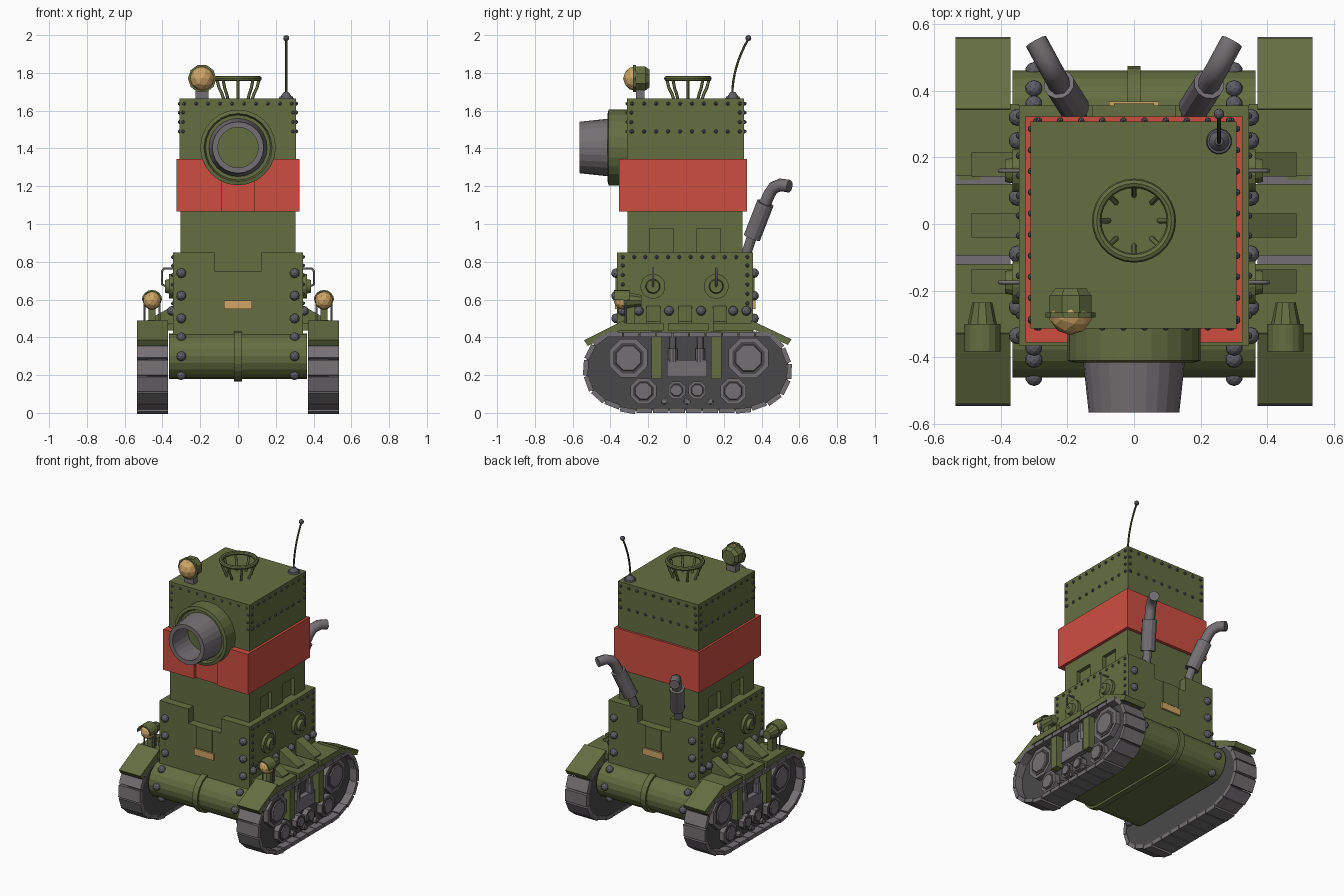
import bpy, bmesh, math
from mathutils import Vector, Matrix

if "Cube" in bpy.data.objects:
    bpy.data.objects.remove(bpy.data.objects["Cube"])

def material(name, *rgb):
    m = bpy.data.materials.new(name)
    m.diffuse_color = (*rgb, 1)
    m.use_nodes = True
    m.node_tree.nodes["Principled BSDF"].inputs["Base Color"].default_value = m.diffuse_color
    return m

GREEN = material("army green", .127, .156, .053)
DARKGREEN = material("dark green", .045, .055, .02)
RED = material("red band", .62, .076, .052)
GREY = material("steel grey", .175, .163, .172)
DARK = material("dark grey", .068, .066, .066)
RIVET = material("rivet grey", .11, .11, .13)
GOLD = material("gold", .62, .38, .135)

def finish(name, bm, mat):
    bmesh.ops.recalc_face_normals(bm, faces=bm.faces)
    me = bpy.data.meshes.new(name)
    bm.to_mesh(me)
    bm.free()
    me.materials.append(mat)
    ob = bpy.data.objects.new(name, me)
    bpy.context.collection.objects.link(ob)
    return ob

def box(name, x, y, z, mat):
    bm = bmesh.new()
    c = Vector((sum(x) / 2, sum(y) / 2, sum(z) / 2))
    size = (abs(x[1] - x[0]), y[1] - y[0], z[1] - z[0], 1)
    bmesh.ops.create_cube(bm, size=1, matrix=Matrix.Translation(c) @ Matrix.Diagonal(size))
    return finish(name, bm, mat)

def prism(name, pts, axis, a, b, mat):
    """Extrude a 2D outline along x (y,z), y (x,z) or z (x,y)."""
    bm = bmesh.new()
    i = "xyz".index(axis)
    rings = []
    for d in (a, b):
        rings.append([bm.verts.new((*p[:i], d, *p[i:])) for p in pts])
    n = len(pts)
    bm.faces.new(rings[0])
    bm.faces.new(rings[1])
    for k in range(n):
        j = (k + 1) % n
        bm.faces.new((rings[0][k], rings[0][j], rings[1][j], rings[1][k]))
    return finish(name, bm, mat)

def cyl(name, p, q, r1, r2, mat, n=16):
    p, q = Vector(p), Vector(q)
    d = q - p
    rot = d.to_track_quat('Z', 'Y').to_matrix().to_4x4()
    bm = bmesh.new()
    bmesh.ops.create_cone(bm, cap_ends=True, segments=n, radius1=r1, radius2=r2, depth=d.length,
                          matrix=Matrix.Translation((p + q) / 2) @ rot @ Matrix.Rotation(math.pi / n, 4, 'Z'))
    return finish(name, bm, mat)

def balls(name, pts, r, mat, sub=2):
    bm = bmesh.new()
    for p in pts:
        bmesh.ops.create_icosphere(bm, subdivisions=sub, radius=r, matrix=Matrix.Translation(p))
    return finish(name, bm, mat)

def tube(name, pts, r, mat):
    cu = bpy.data.curves.new(name, 'CURVE')
    cu.dimensions = '3D'
    cu.bevel_depth, cu.bevel_resolution, cu.use_fill_caps = r, 2, True
    sp = cu.splines.new('POLY')
    sp.points.add(len(pts) - 1)
    for k, p in zip(sp.points, pts):
        k.co = (*p, 1)
    cu.materials.append(mat)
    ob = bpy.data.objects.new(name, cu)
    bpy.context.collection.objects.link(ob)

def lathe(name, prof, z, mat, n=24):
    """Spin (radius, y) outline around a y axis at height z."""
    bm = bmesh.new()
    vs = [bm.verts.new((r, y, z)) for r, y in prof]
    es = [bm.edges.new((vs[k], vs[(k + 1) % len(vs)])) for k in range(len(vs))]
    bmesh.ops.spin(bm, geom=vs + es, cent=(0, 0, z), axis=(0, 1, 0), angle=2 * math.pi, steps=n)
    bmesh.ops.remove_doubles(bm, verts=bm.verts, dist=1e-4)
    return finish(name, bm, mat)

def span(a, b, n):
    return [a + (b - a) * k / (n - 1) for k in range(n)]

# Lower hull with round nose and tail, and centre strap
def stadium(L, r):
    return [(s * (L + r * math.cos(t)), .3 + s * r * math.sin(t))
            for s in (1, -1) for t in span(-math.pi / 2, math.pi / 2, 11)]
prism("lower_hull", stadium(.34, .12), 'x', -.365, .365, GREEN)
prism("hull_strap", stadium(.34, .134), 'x', -.02, .02, GREEN)

# Upper hull with a notch in the front and back plates
prism("upper_hull", [(-.345, .4), (.345, .4), (.345, .85), (.125, .85), (.125, .75),
                     (-.125, .75), (-.125, .85), (-.345, .85)], 'y', -.365, .355, GREEN)
for s, y0 in ((-1, -.365), (1, .355)):
    e = "front" if s < 0 else "back"
    box(e + "_panel", (-.06, .06), sorted((y0, y0 + s * .007)), (.6, .75), GREEN)
    box(e + "_nameless_plate", (-.075, .075), sorted((y0, y0 + s * .012)), (.55, .595), GOLD)
    pts = [(x, y0 + s * .005, z) for x in (-.3, .3) for z in (.74, .62, .5)]
    pts += [(x, s * (.34 + .12 * c), z) for x in (-.3, .3) for z, c in ((.4, .55), (.3, 1), (.2, .55))]
    balls(e + "_big_rivets", pts, .026, RIVET)

# Tower with shallow recesses in its sides
tower = box("tower", (-.305, .305), (-.31, .3), (.7, 1.4), GREEN)
for s in (-1, 1):
    for y in (-.13, .12):
        cut = box("recess_cutter", (s * .28, s * .36), (y - .062, y + .062), (.8, .975), GREEN)
        cut.hide_render = True
        mod = tower.modifiers.new("recess", 'BOOLEAN')
        mod.operation, mod.object = 'DIFFERENCE', cut
        mod.solver = 'EXACT'
        bpy.context.view_layer.objects.active = tower
        bpy.ops.object.modifier_apply(modifier=mod.name)
        bpy.data.objects.remove(cut)
box("tower_cap", (-.31, .308), (-.313, .307), (1.34, 1.665), GREEN)
prism("red_band", [(-.325, .322), (.325, .322), (.325, -.355), (.088, -.355), (.088, -.335),
                   (-.088, -.335), (-.088, -.355), (-.325, -.355)], 'z', 1.065, 1.345, RED)

# Small rivets on tower cap and hull
pts = []
for s in (-1, 1):
    for t in span(-.285, .285, 10):
        pts += [(s * .309, t, 1.637), (s * .309, t, 1.49), (t, s * .31, 1.637)]
        pts.append((t, .307, 1.49))
    for z in (1.49, 1.54, 1.59):
        pts += [(s * .309, t, z) for t in (-.29, .285)] + [(t, s * .31, z) for t in (-.292, .292)]
    pts += [(s * .345, y, .825) for y in span(-.335, .325, 12)]
    pts += [(s * .345, y, z) for y in (-.335, .325) for z in span(.58, .78, 5)]
balls("small_rivets", pts, .011, RIVET, 1)

# Gun: green collar and hollow grey barrel
lathe("gun_collar", [(0, -.3), (.2, -.3), (.2, -.41), (.18, -.415), (.172, -.395), (0, -.395)], 1.405, GREEN)
lathe("gun_barrel", [(.155, -.39), (.136, -.565), (.107, -.565), (.107, -.39)], 1.405, GREY)

# Rail ring on the roof
bpy.ops.mesh.primitive_torus_add(location=(0, .01, 1.77), major_radius=.112, minor_radius=.014,
                                 major_segments=28, minor_segments=8)
ring = bpy.context.object
ring.name = "roof_ring"
ring.data.materials.append(GREEN)
for k in range(8):
    c, s = math.cos(k * math.pi / 4), math.sin(k * math.pi / 4)
    tube("ring_strut", [(r * c, .01 + r * s, z) for r, z in
                        ((.112, 1.765), (.1, 1.72), (.085, 1.69), (.075, 1.66))], .008, GREEN)

# Roof searchlight
balls("searchlight_lens", [(-.19, -.267, 1.77)], .066, GOLD)
cyl("searchlight_brim", (-.19, -.28, 1.77), (-.19, -.265, 1.77), .075, .075, GREEN, 10)
cyl("searchlight_body", (-.19, -.268, 1.77), (-.19, -.215, 1.77), .068, .068, GREEN, 8)
cyl("searchlight_back", (-.19, -.215, 1.77), (-.19, -.193, 1.77), .068, .05, GREEN, 8)
box("searchlight_foot", (-.225, -.155), (-.265, -.22), (1.66, 1.71), GREY)

# Antenna
cyl("antenna_base", (.255, .248, 1.66), (.255, .248, 1.675), .04, .036, RIVET)
cyl("antenna_cone", (.255, .248, 1.675), (.255, .248, 1.7), .03, .012, RIVET)
tube("antenna_rod", [(.255, .245 + .085 * t * t, 1.68 + .3 * t) for t in span(0, 1, 9)], .006, DARKGREEN)
balls("antenna_tip", [(.255, .33, 1.984)], .016, RIVET)

# Track outline, resampled into evenly spaced links
outline = [Vector(p) for p in ((-.42, .415), (-.49, .36), (-.525, .29), (-.533, .21), (-.505, .125),
           (-.44, .065), (-.31, .013), (.32, .013), (.46, .065), (.52, .125), (.548, .21),
           (.535, .29), (.5, .36), (.44, .415))]
def along(d):
    for a, b in zip(outline, outline[1:] + outline[:1]):
        L = (b - a).length
        if d <= L:
            return a.lerp(b, d / L), (b - a) / L
        d -= L
    return outline[0], Vector((-1, 0))
total = sum((b - a).length for a, b in zip(outline, outline[1:] + outline[:1]))

for s in (-1, 1):
    X = lambda a, b: (s * a, s * b)
    bm = bmesh.new()
    N = 30
    for k in range(N):
        p, t = along(total * (k + .5) / N)
        t = along(total * (k + .9) / N)[0] - along(total * (k + .1) / N)[0]
        m = Matrix.Translation((s * .4535, *p)) @ Matrix.Rotation(math.atan2(t.y, t.x), 4, 'X')
        bmesh.ops.create_cube(bm, size=1, matrix=m @ Matrix.Diagonal((.165, total / N * .93, .026, 1)))
    finish("track_links", bm, GREY)
    prism("track_core", [tuple(p) for p in outline], 'x', s * .375, s * .48, DARK)
    # Wheels: eight-sided discs with a raised hub
    for y, z, r in ((-.305, .29, .11), (.33, .29, .115), (-.225, .115, .074), (.25, .115, .074),
                    (-.05, .12, .05), (.06, .12, .05), (-.115, .06, .02), (.005, .06, .02), (.13, .06, .02)):
        cyl("wheel", (s * .47, y, z), (s * .515, y, z), r, r, GREY, 8)
        cyl("wheel_groove", (s * .51, y, z), (s * .518, y, z), r * .8, r * .8, DARK, 8)
        cyl("wheel_hub", (s * .51, y, z), (s * .525, y, z), r * .7, r * .62, GREY, 8)
    # Suspension
    box("suspension_block", X(.46, .515), (-.1, .11), (.19, .28), GREY)
    for y in (-.07, .075):
        cyl("piston", (s * .495, y, .27), (s * .495, y, .42), .018, .018, GREY, 10)
        cyl("piston_sleeve", (s * .495, y, .27), (s * .495, y, .34), .026, .026, GREY, 10)
    for y in (-.155, .16):
        box("suspension_arm", X(.46, .527), (y - .028, y + .028), (.18, .43), GREEN)
    # Fenders
    for y in ((-.345, -.12), (-.095, .12), (.145, .36)):
        box("fender_panel", X(.345, .535), y, (.435, .475), GREEN)
    prism("front_fender", [(-.33, .49), (-.54, .385), (-.52, .355), (-.32, .45)], 'x', s * .37, s * .535, GREEN)
    prism("back_fender", [(.345, .49), (.558, .39), (.54, .36), (.34, .45)], 'x', s * .37, s * .535, GREEN)
    for y in (-.172, -.004, .178):
        prism("fender_gusset", [(s * .34, .47), (s * .488, .47), (s * .488, .485), (s * .34, .57)],
              'y', y - .036, y + .036, GREEN)
    # Side ports with handles, and big side rivets
    for y in (-.175, .16):
        cyl("port_ring", (s * .34, y, .67), (s * .365, y, .67), .066, .066, GREEN)
        cyl("port_hub", (s * .36, y, .67), (s * .387, y, .67), .04, .034, GREEN)
        tube("port_handle", [(s * x, y, z) for x, z in ((.34, .765), (.39, .765), (.403, .75), (.403, .68), (.38, .67))], .006, GREY)
    balls("side_rivets", [(s * .35, y, .54) for y in (-.335, -.25, -.09, .08, .25, .32)], .026, RIVET)
    # Headlight with hood and wire stand
    hx = s * .455
    balls("headlight_lens", [(hx, -.335, .595)], .048, GOLD)
    cyl("headlight_body", (hx, -.33, .595), (hx, -.235, .595), .05, .03, GREEN, 10)
    arch = [(hx + r * math.cos(t), .597 + r * math.sin(t)) for r, d in ((.054, 1), (.046, -1))
            for t in span(0, math.pi, 9)[::d]]
    prism("headlight_hood", arch, 'y', -.382, -.3, GREEN)
    box("headlight_foot", (hx - .018, hx + .018), (-.32, -.27), (.46, .56), GREEN)
    for d in (-.04, .04):
        tube("headlight_stand", [(hx + d, -.32, .46), (hx + d, -.32, .6)], .005, GREY)
    # Exhaust stack
    cyl("exhaust_stub", (s * .165, .315, .83), (s * .185, .355, .95), .027, .027, GREY, 12)
    cyl("muffler", (s * .18, .35, .93), (s * .225, .42, 1.11), .047, .047, GREY, 12)
    tube("exhaust_pipe", [(s * x, y, z) for x, y, z in ((.222, .415, 1.1), (.236, .442, 1.16),
         (.248, .463, 1.192), (.268, .5, 1.207), (.294, .548, 1.2))], .034, GREY)
